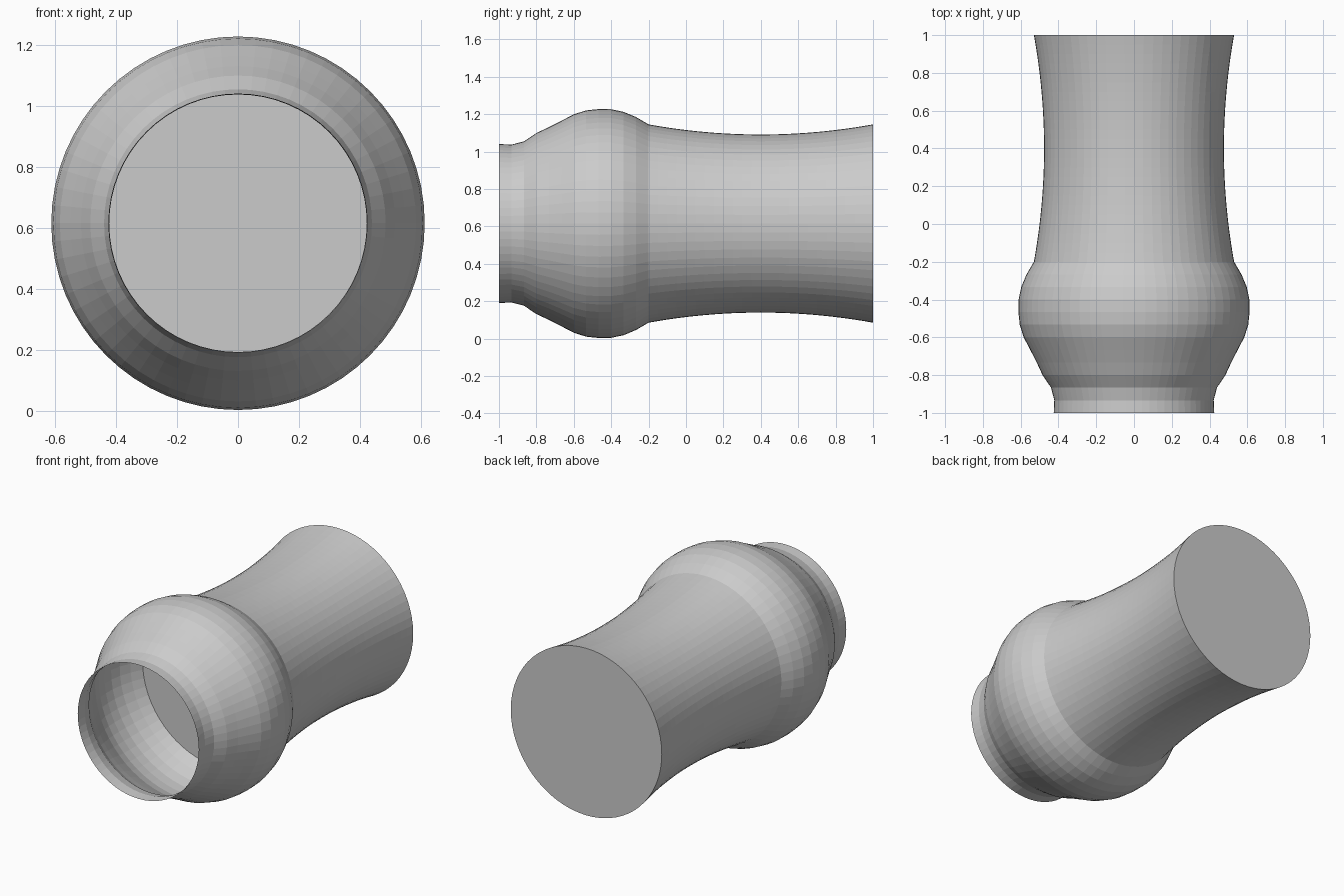
import bpy, bmesh, math

if "Cube" in bpy.data.objects:
    bpy.data.objects.remove(bpy.data.objects["Cube"])

SIDES = 64
AXIS_Z = 0.615


def lathe(name, profile, caps=False):
    """Revolve (y, radius) points around a horizontal axis along y."""
    bm = bmesh.new()
    rings = []
    for y, r in profile:
        rings.append([bm.verts.new((r * math.cos(a), y, AXIS_Z + r * math.sin(a)))
                      for a in (2 * math.pi * i / SIDES for i in range(SIDES))])
    for a, b in zip(rings, rings[1:]):
        for i in range(SIDES):
            j = (i + 1) % SIDES
            bm.faces.new((a[i], b[i], b[j], a[j]))
    if caps:
        bm.faces.new(rings[0])
        bm.faces.new(rings[-1][::-1])
    mesh = bpy.data.meshes.new(name)
    bm.to_mesh(mesh)
    bm.free()
    obj = bpy.data.objects.new(name, mesh)
    bpy.context.collection.objects.link(obj)
    return obj


# Open bulb with a short neck, evenly spaced rings from the rim to the body
radii = [0.425, 0.422, 0.439, 0.484, 0.515, 0.549, 0.584,
         0.605, 0.612, 0.611, 0.597, 0.569, 0.53]
lathe("bulb", [(-1 + 0.8 * i / 12, r) for i, r in enumerate(radii)])

# Waisted body, closed at both ends
STEPS = 24
body = []
for i in range(STEPS + 1):
    t = 2 * i / STEPS - 1
    body.append((0.4 + 0.6 * t, 0.476 + 0.054 * t * t))
lathe("body", body, caps=True)
